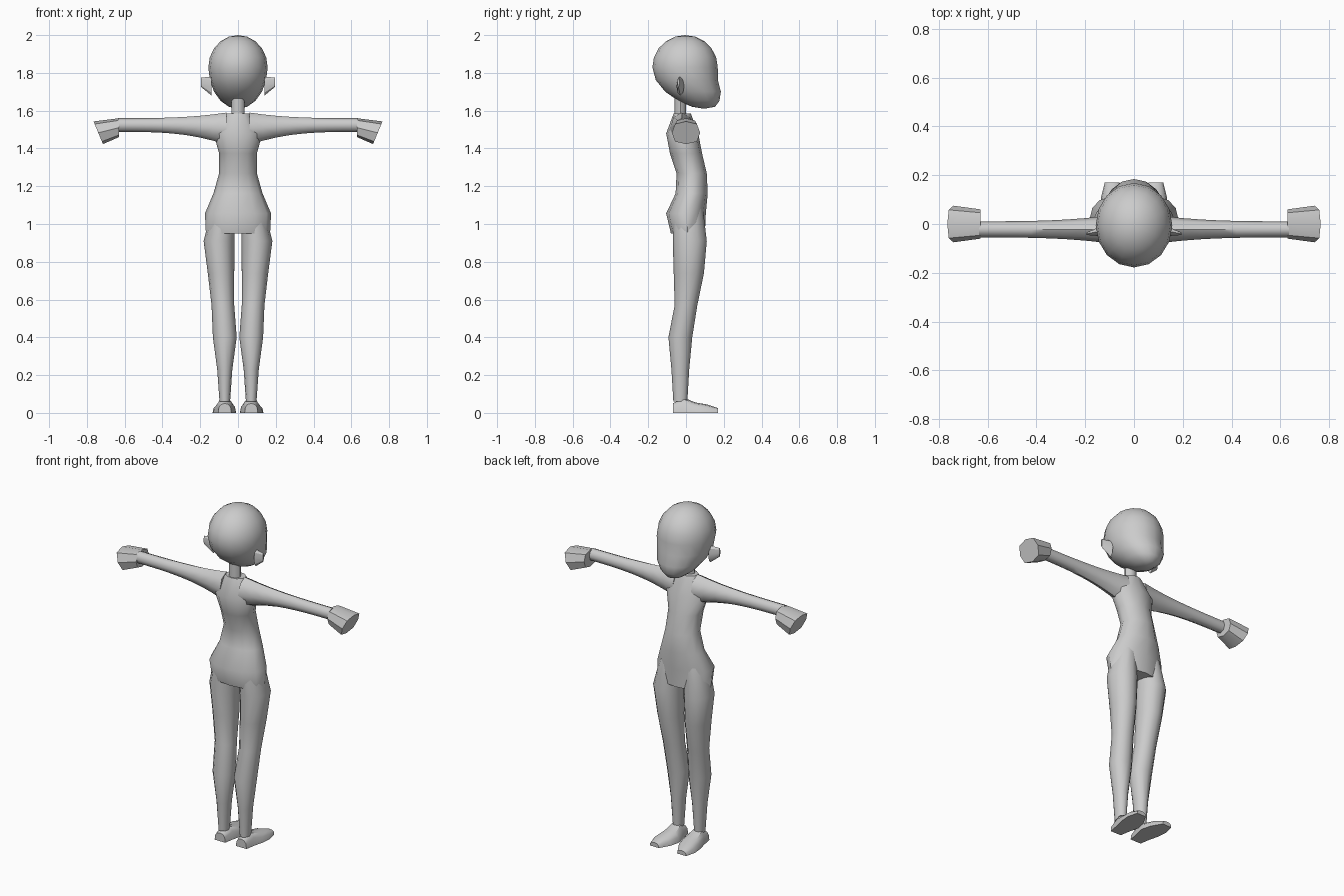
import bpy
import bmesh
from math import cos, sin, pi, radians, copysign

cube = bpy.data.objects.get("Cube")
if cube:
    bpy.data.objects.remove(cube, do_unlink=True)

# One plain clay colour for the whole figure
grey = (0.6, 0.6, 0.6, 1)
clay = bpy.data.materials.new("clay_grey")
clay.use_nodes = True
clay.diffuse_color = grey
clay.node_tree.nodes["Principled BSDF"].inputs["Base Color"].default_value = grey

# How (along, across, other) become x, y, z for each direction of a loft
PLACE = {
    "x": lambda along, across, other: (along, across, other),
    "y": lambda along, across, other: (across, along, other),
    "z": lambda along, across, other: (across, other, along),
}


def finish(name, bm, mirror, angle):
    """Turn a bmesh into a smooth shaded, optionally mirrored object."""
    bmesh.ops.recalc_face_normals(bm, faces=bm.faces)
    mesh = bpy.data.meshes.new(name)
    bm.to_mesh(mesh)
    bm.free()
    mesh.materials.append(clay)
    obj = bpy.data.objects.new(name, mesh)
    bpy.context.collection.objects.link(obj)
    bpy.ops.object.select_all(action="DESELECT")
    obj.select_set(True)
    bpy.context.view_layer.objects.active = obj
    bpy.ops.object.shade_smooth_by_angle(angle=radians(angle))
    if mirror:
        modifier = obj.modifiers.new("Mirror", "MIRROR")
        modifier.use_mirror_merge = False


def loft(name, axis, start, step, rings, sides=12, mirror=True,
         power=1, lean=0, flat_sole=False, angle=50):
    """Skin evenly spaced ovals (centre, radius, centre, radius) into a closed tube."""
    bm = bmesh.new()
    loops = []
    for index, (across, across_radius, other, other_radius) in enumerate(rings):
        loop = []
        for side in range(sides):
            turn = 2 * pi * side / sides
            c, s = (copysign(abs(f) ** power, f) for f in (cos(turn), sin(turn)))
            height = other + other_radius * s
            if flat_sole:
                height = max(height, 0)
            along = start + index * (step + lean * s)
            point = PLACE[axis](along, across + across_radius * c, height)
            loop.append(bm.verts.new(point))
        loops.append(loop)
    for low, high in zip(loops, loops[1:]):
        for side in range(sides):
            after = (side + 1) % sides
            bm.faces.new((low[side], low[after], high[after], high[side]))
    bm.faces.new(loops[0])
    bm.faces.new(loops[-1])
    finish(name, bm, mirror, angle)


# Head: a sphere whose lower half is drawn down and forward into a jaw
bm = bmesh.new()
bmesh.ops.create_uvsphere(bm, u_segments=16, v_segments=10, radius=1)
for vert in bm.verts:
    x, y, z = vert.co
    drop = max(-z, 0)
    jaw = 0.015 if drop > 0.5 and y > 0 else 0
    vert.co.x = x * 0.157
    vert.co.y = y * 0.173 + drop ** 2 / 10 + jaw - 0.005
    vert.co.z = 1.83 + z * (0.22 if z < 0 else 0.17)
finish("head", bm, mirror=False, angle=50)

# Ears: thin leaves narrowing outwards
loft("ears", "x", 0.14, 0.055, [
    (-0.03, 0.02, 1.73, 0.05),
    (-0.04, 0.005, 1.75, 0.025),
], sides=8, angle=30)

# Neck and torso
loft("neck", "z", 1.57, 0.1, [(0, 0.035, -0.03, 0.03)] * 2, sides=8, mirror=False)
loft("torso", "z", 0.95, 0.106, [
    (0, 0.17, 0.01, 0.09),
    (0, 0.175, 0, 0.105),
    (0, 0.13, 0.03, 0.085),
    (0, 0.1, 0.03, 0.08),
    (0, 0.1, 0, 0.085),
    (0, 0.13, -0.02, 0.085),
    (0, 0.06, -0.02, 0.045),
], mirror=False)

# Arms: a steady wrist thickness plus a flare that grows towards the shoulder
flares = [(1 - ring / 8) ** 3 for ring in range(9)]
loft("arms", "x", 0.06, 0.072, [
    (-0.022, 0.033 + flare * 0.03, 1.524 - flare * 0.02, 0.036 + flare * 0.05)
    for flare in flares
], sides=8)

# Fists: blocky, with a slanted knuckle end
loft("fists", "x", 0.63, 0.11, [
    (0, 0.06, 1.51, 0.05),
    (0, 0.075, 1.483, 0.06),
], sides=8, power=0.75, lean=0.025, angle=35)

# Legs
loft("legs", "z", 0.06, 0.17, [
    (0.07, 0.028, -0.03, 0.037),
    (0.07, 0.04, -0.03, 0.047),
    (0.07, 0.063, -0.03, 0.063),
    (0.08, 0.06, 0, 0.06),
    (0.09, 0.07, 0.015, 0.08),
    (0.1, 0.082, 0.02, 0.09),
    (0.08, 0.06, 0.01, 0.08),
])

# Flat-soled feet
loft("feet", "y", -0.07, 0.06, [
    (0.07, 0.035, 0, 0.05),
    (0.07, 0.045, 0, 0.08),
    (0.07, 0.06, 0, 0.055),
    (0.08, 0.055, 0, 0.045),
    (0.09, 0.03, 0, 0.025),
], power=0.8, flat_sole=True, angle=40)
